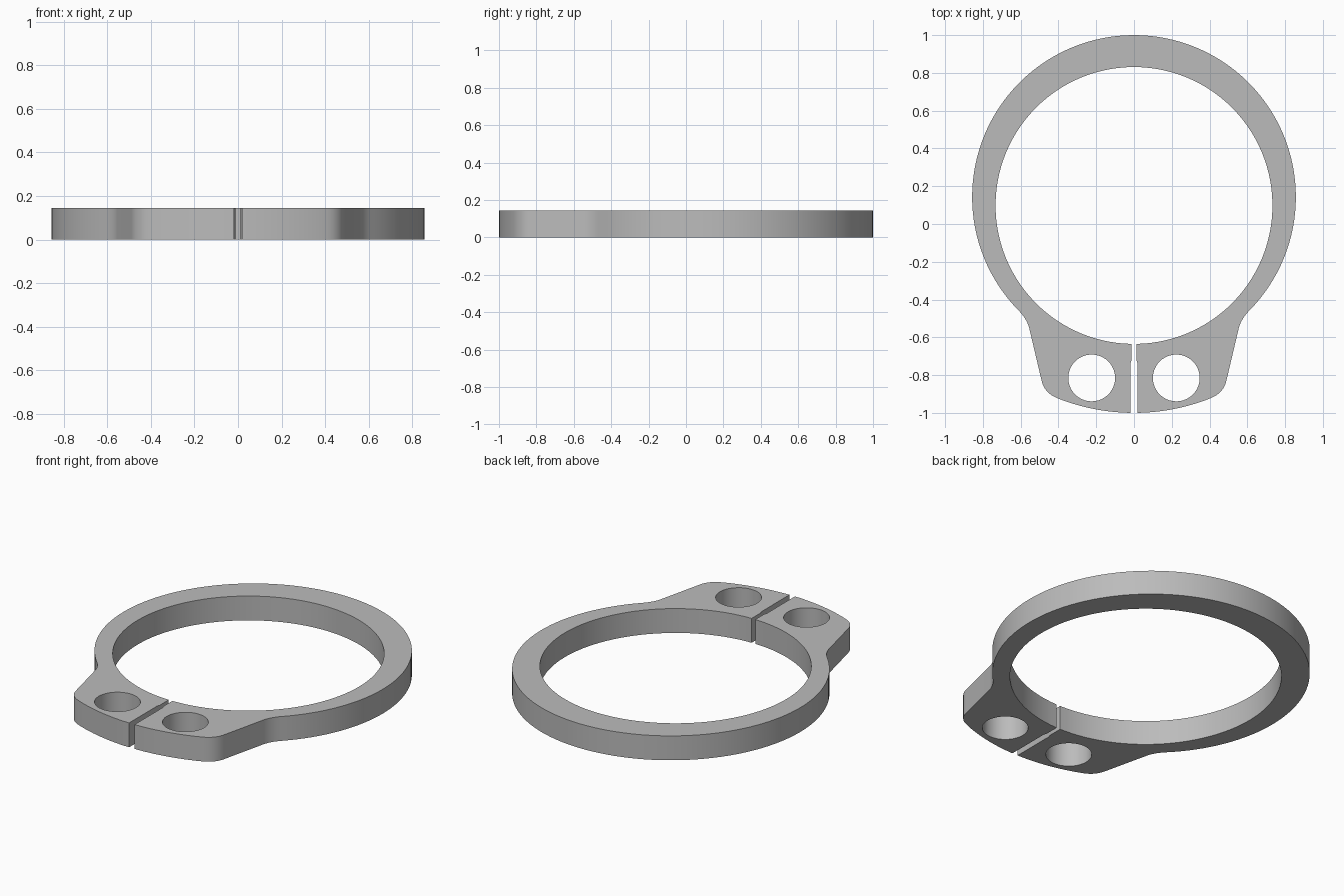
import bpy, bmesh
from math import sin, cos, asin, radians
from mathutils import Vector

cube = bpy.data.objects.get("Cube")
if cube:
    bpy.data.objects.remove(cube, do_unlink=True)

HEIGHT = 0.145
BORE_Y, BORE_R = 0.098, 0.733      # inner circle
RIM_Y, RIM_R = 0.143, 0.857        # eccentric outer circle
LUG_R = BORE_Y + 1                 # lug end arc, concentric with the bore
HOLE_X, HOLE_Y, HOLE_R = 0.224, -0.815, 0.124


def arc(cy, r, start, end, steps, cx=0):
    """Points on a circle; angles are measured from the +y direction."""
    return [Vector((cx + r * sin(a), cy + r * cos(a), 0))
            for a in (start + (end - start) * i / steps for i in range(steps + 1))]


def bend(a, control, b, steps=8):
    """Rounded corner from a to b."""
    a, control, b = (Vector((*p, 0)) for p in (a, control, b))
    return [a * (1 - t) ** 2 + control * 2 * t * (1 - t) + b * t * t
            for t in (i / steps for i in range(steps + 1))]


def loop(bm, points):
    verts = [bm.verts.new(p) for p in points]
    return [bm.edges.new((v, verts[i - 1])) for i, v in enumerate(verts)]


# Half outline on +x: rim, lug shoulder, lug corner, lug end, gap, bore
half = arc(RIM_Y, RIM_R, 0, radians(134.7), 48)
half += bend((0.609, -0.46), (0.568, -0.502), (0.555, -0.55))[1:]
half += bend((0.489, -0.83), (0.474, -0.894), (0.41, -0.92))
half += arc(BORE_Y, LUG_R, radians(180) - asin(0.41 / LUG_R),
            radians(180) - asin(0.018 / LUG_R), 12)[1:]
half += [Vector((0.018, -0.735, 0)), Vector((0.012, -0.72, 0))]
half += arc(BORE_Y, BORE_R, radians(180) - asin(0.012 / BORE_R), 0, 56)

# Mirror the half into one C-shaped outline
mirrored = [Vector((-p.x, p.y, 0)) for p in reversed(half[1:-1])]
bm = bmesh.new()
outer = half[:-1]
edges = loop(bm, outer + [half[-1]] + mirrored)

# The outline passes the top centre twice, so split it there into two halves
bm.free()
bm = bmesh.new()
for side in (1, -1):
    edges = loop(bm, [Vector((p.x * side, p.y, 0)) for p in half])
    # Plier hole in each lug
    edges += loop(bm, arc(HOLE_Y, HOLE_R, 0, radians(360), 40, HOLE_X * side)[:-1])
    bmesh.ops.triangle_fill(bm, edges=edges, use_beauty=True)

# Weld the halves and raise the plate
bmesh.ops.remove_doubles(bm, verts=bm.verts[:], dist=1e-4)
raised = bmesh.ops.extrude_face_region(bm, geom=bm.faces[:], use_keep_orig=True)
bmesh.ops.translate(bm, vec=(0, 0, HEIGHT),
                    verts=[g for g in raised["geom"] if isinstance(g, bmesh.types.BMVert)])
bmesh.ops.recalc_face_normals(bm, faces=bm.faces[:])

mesh = bpy.data.meshes.new("retaining_ring")
bm.to_mesh(mesh)
bm.free()
ring = bpy.data.objects.new("retaining_ring", mesh)
bpy.context.collection.objects.link(ring)

steel = bpy.data.materials.new("grey_steel")
steel.use_nodes = True
colour = (0.5, 0.5, 0.5, 1)
steel.diffuse_color = colour
steel.node_tree.nodes["Principled BSDF"].inputs["Base Color"].default_value = colour
mesh.materials.append(steel)

bpy.ops.object.select_all(action="DESELECT")
ring.select_set(True)
bpy.context.view_layer.objects.active = ring
bpy.ops.object.shade_smooth_by_angle(angle=radians(30))
